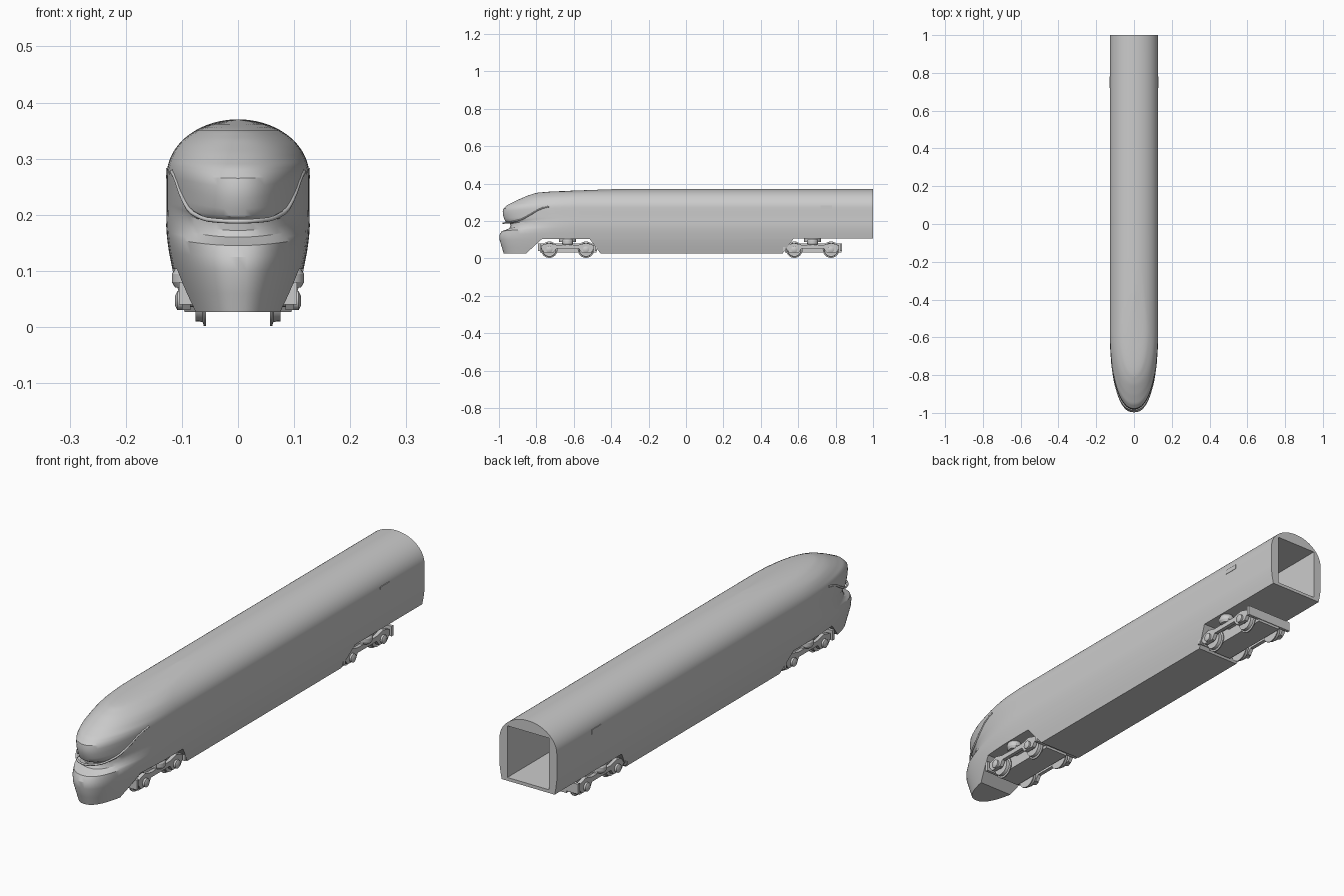
import bpy, bmesh, math
from mathutils import Vector

if "Cube" in bpy.data.objects:
    bpy.data.objects.remove(bpy.data.objects["Cube"])


def interp(table, v):
    if v <= table[0][0]:
        return table[0][1]
    for (a, fa), (b, fb) in zip(table, table[1:]):
        if v <= b:
            return fa + (fb - fa) * (v - a) / (b - a)
    return table[-1][1]


def finish(name, bm, angle=30):
    bmesh.ops.recalc_face_normals(bm, faces=bm.faces)
    me = bpy.data.meshes.new(name)
    bm.to_mesh(me)
    bm.free()
    ob = bpy.data.objects.new(name, me)
    bpy.context.collection.objects.link(ob)
    smooth(ob, angle)
    return ob


def smooth(ob, angle=30):
    bpy.ops.object.select_all(action='DESELECT')
    bpy.context.view_layer.objects.active = ob
    ob.select_set(True)
    bpy.ops.object.shade_smooth_by_angle(angle=math.radians(angle))


def prism(name, profile, x0, x1):
    """Extrude a (y, z) profile from x0 to x1."""
    bm = bmesh.new()
    face = bm.faces.new([bm.verts.new((x0, y, z)) for y, z in profile])
    new = bmesh.ops.extrude_face_region(bm, geom=[face])['geom']
    bmesh.ops.translate(bm, vec=(x1 - x0, 0, 0),
                        verts=[g for g in new if isinstance(g, bmesh.types.BMVert)])
    return finish(name, bm)


def box(name, x0, x1, y0, y1, z0, z1):
    return prism(name, [(y0, z0), (y1, z0), (y1, z1), (y0, z1)], x0, x1)


def lathe(name, profile, origin, axis='X', n=24):
    """Revolve closed (radius, offset) rings about an axis through origin."""
    bm = bmesh.new()
    rings = []
    for r, h in profile:
        ring = []
        for i in range(n):
            a = 2 * math.pi * i / n
            c, s = r * math.cos(a), r * math.sin(a)
            p = Vector((h, c, s)) if axis == 'X' else Vector((c, s, h))
            ring.append(bm.verts.new(p + Vector(origin)))
        rings.append(ring)
    for a, b in zip(rings, rings[1:]):
        for i in range(n):
            bm.faces.new((a[i], a[(i + 1) % n], b[(i + 1) % n], b[i]))
    bm.faces.new(rings[0])
    bm.faces.new(rings[-1])
    return finish(name, bm)


# Body side profile (nose tip y at height z), half width, and sweep-up of the cheek lines
TIP = [(.027, -.975), (.06, -.985), (.10, -.997), (.125, -.997), (.145, -.985), (.152, -.965),
       (.16, -.945), (.172, -.938), (.184, -.94), (.190, -.955), (.197, -.966), (.21, -.972),
       (.23, -.978), (.25, -.98), (.265, -.977), (.285, -.955), (.31, -.905), (.335, -.848),
       (.35, -.80), (.356, -.74), (.362, -.6), (.37, -.38)]
WIDTH = [(.027, .095), (.07, .108), (.11, .119), (.15, .126), (.18, .128), (.22, .127)]
LIFT = [(.10, 0), (.155, .018), (.19, .03), (.24, .025), (.30, 0)]
ROOF_Z, ROOF_H, ROOF_W = .27, .10, .127


def half_width(z):
    if z <= ROOF_Z:
        return interp(WIDTH, z)
    return ROOF_W * math.sqrt(max(0, 1 - ((z - ROOF_Z) / ROOF_H) ** 2))


def body_row(z, steps=18):
    """One plan outline: rear end, straight side, rounded nose, to the centre tip."""
    tip = interp(TIP, z)
    start = max(-.57, tip + .3)
    power = 2 / interp([(.15, 2.4), (.2, 2.15)], z)
    lift = interp(LIFT, z)
    side = half_width(z + lift)
    pts = [Vector((side, 1, z + lift))]
    for i in range(steps + 1):
        a = math.pi / 2 * i / steps
        f = max(0, math.cos(a)) ** power if i < steps else 0
        zz = z + lift * f * f
        pts.append(Vector((half_width(zz) * f, start - (start - tip) * math.sin(a) ** power, zz)))
    return pts


# Car body
levels = [z for z, _ in TIP if z < .268]
levels += [ROOF_Z + ROOF_H * math.sin(math.radians(a)) for a in range(3, 91, 3)]
bm = bmesh.new()
grid = []
for z in levels:
    right = body_row(z)
    full = right + [Vector((-p.x, p.y, p.z)) for p in reversed(right[:-1])]
    grid.append([bm.verts.new(p) for p in full])
for a, b in zip(grid, grid[1:]):
    for i in range(len(a) - 1):
        bm.faces.new((a[i], a[i + 1], b[i + 1], b[i]))
bm.faces.new(grid[0])
bm.faces.new([r[0] for r in grid] + [r[-1] for r in reversed(grid[:-1])])
# the closing ridge doubles up, so weld it
bmesh.ops.remove_doubles(bm, verts=bm.verts, dist=1e-5)
body = finish("car_body", bm)

# Bogie recesses and the open passenger space
cutters = [
    prism("front_recess_cutter", [(-.895, -.01), (-.77, .103), (-.515, .103), (-.43, -.01)], -.3, .3),
    prism("rear_recess_cutter", [(.49, -.01), (.575, .105), (1.1, .105), (1.1, -.01)], -.3, .3),
    box("cabin_cutter", -.092, .092, -.45, 1.1, .118, .325)]
for c in cutters:
    c.hide_render = True
    mod = body.modifiers.new(c.name, 'BOOLEAN')
    mod.operation = 'DIFFERENCE'
    mod.solver = 'EXACT'
    mod.object = c
    bpy.context.view_layer.objects.active = body
    bpy.ops.object.modifier_apply(modifier=mod.name)
    bpy.data.objects.remove(c)
smooth(body)

# Rim that wraps around the nose under the windscreen
RIM_Z = [(-.98, .188), (-.94, .192), (-.88, .207), (-.83, .235), (-.78, .266), (-.71, .282)]
half = []
for i in range(15):
    a = math.radians(22 + 68 * i / 14)
    y = -.57 - .408 * math.sin(a) ** .93
    half.append((.126 * max(0, math.cos(a)) ** .93, y, interp(RIM_Z, y)))
path = half + [(-x, y, z) for x, y, z in reversed(half[:-1])]
cu = bpy.data.curves.new("nose_rim", 'CURVE')
cu.dimensions = '3D'
cu.bevel_depth = .004
cu.bevel_resolution = 2
cu.use_fill_caps = True
sp = cu.splines.new('POLY')
sp.points.add(len(path) - 1)
for p, co in zip(sp.points, path):
    p.co = (*co, 1)
bpy.context.collection.objects.link(bpy.data.objects.new("nose_rim", cu))

# Small side panels near the rear
for s in (-1, 1):
    box("side_panel", s * .12, s * .1285, .72, .78, .265, .283)

# Bogies
WHEEL = [(.012, .076), (.032, .074), (.036, .076), (.037, .063), (.044, .061), (.044, .057), (.012, .057)]
SIDE = [(-.14, .05), (-.125, .03), (-.075, .03), (-.06, .052), (.06, .052), (.075, .03),
        (.125, .03), (.14, .05), (.14, .07), (.10, .082), (.06, .072), (-.06, .072),
        (-.10, .082), (-.14, .07)]
for label, cy in (("front", -.633), ("rear", .677)):
    box(label + "_bogie_frame", -.052, .052, cy - .148, cy + .155, .03, .08)
    for e in (-1, 1):
        box(label + "_bogie_crossbeam", -.105, .105, cy + e * .152 - .006, cy + e * .152 + .006, .04, .08)
    box(label + "_bolster", -.1, .1, cy - .028, cy + .028, .072, .09)
    lathe(label + "_pivot", [(.045, .086), (.045, .106)], (0, cy, 0), 'Z')
    for s in (-1, 1):
        prism(label + "_side_frame", [(cy + y, z) for y, z in SIDE], s * .085, s * .1)
        lathe(label + "_air_spring", [(.024, .07), (.03, .08), (.03, .094), (.024, .104)],
              (s * .088, cy, 0), 'Z')
        for w in (-.098, .098):
            y = cy + w
            lathe(label + "_wheel", [(r, s * h) for r, h in WHEEL], (0, y, .046))
            lathe(label + "_axle_box", [(.017, s * .095), (.017, s * .108), (.009, s * .112)],
                  (0, y, .047), n=16)
    for w in (-.098, .098):
        lathe(label + "_axle", [(.01, -.1), (.01, .1)], (0, cy + w, .046), n=12)
